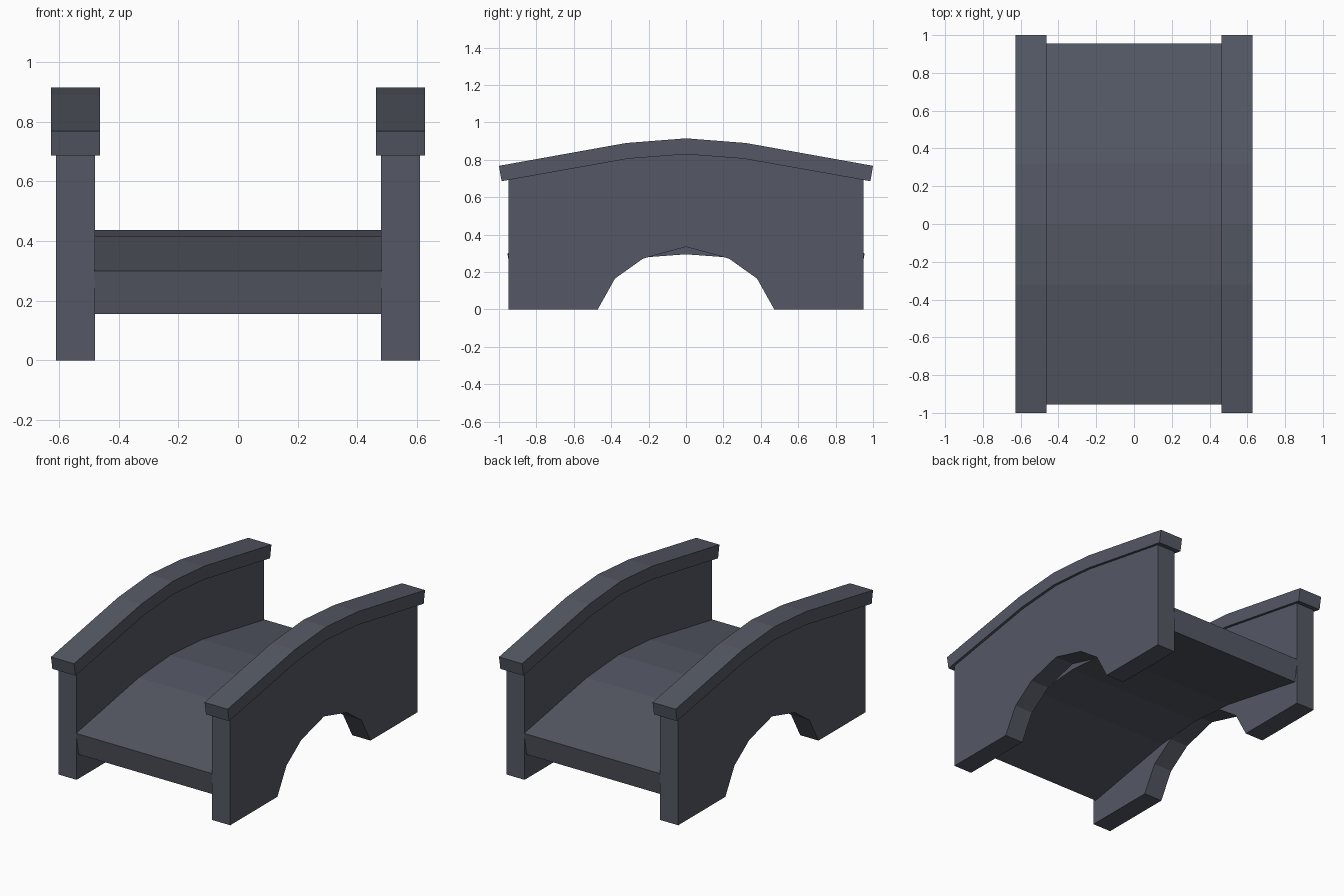
import bpy
import bmesh

if "Cube" in bpy.data.objects:
    bpy.data.objects.remove(bpy.data.objects["Cube"])

stone = bpy.data.materials.new("dark slate stone")
stone.diffuse_color = (0.09, 0.099, 0.128, 1)
stone.use_nodes = True
stone.node_tree.nodes["Principled BSDF"].inputs["Base Color"].default_value = stone.diffuse_color


def mirrored(half):
    """Complete a half profile, listed from the centre outwards, along y."""
    return [(-y, z) for y, z in reversed(half) if y > 0] + half


def extrude(name, profile, x0, x1):
    """Extrude a closed (y, z) profile from x0 to x1."""
    bm = bmesh.new()
    face = bm.faces.new([bm.verts.new((x0, y, z)) for y, z in profile])
    res = bmesh.ops.extrude_face_region(bm, geom=[face])
    verts = [g for g in res["geom"] if isinstance(g, bmesh.types.BMVert)]
    bmesh.ops.translate(bm, verts=verts, vec=(x1 - x0, 0, 0))
    bmesh.ops.recalc_face_normals(bm, faces=bm.faces)
    me = bpy.data.meshes.new(name)
    bm.to_mesh(me)
    bm.free()
    me.materials.append(stone)
    ob = bpy.data.objects.new(name, me)
    bpy.context.collection.objects.link(ob)
    return ob


def band(top, bottom):
    """Closed profile between an upper and a lower line."""
    return mirrored(top) + mirrored(bottom)[::-1]


# Arched walkway between the walls
deck = band([(0, 0.437), (0.32, 0.415), (0.955, 0.30)],
            [(0, 0.295), (0.31, 0.272), (0.93, 0.155)])
extrude("deck", deck, -0.482, 0.482)

# Side wall with faceted arch opening, and its overhanging coping
wall = band([(0, 0.835), (0.315, 0.812), (0.95, 0.698)],
            [(0, 0.335), (0.23, 0.272), (0.38, 0.165), (0.472, 0), (0.95, 0)])
coping = band([(0, 0.915), (0.32, 0.89), (1.0, 0.768)],
              [(0, 0.83), (0.31, 0.806), (0.986, 0.686)])

for side, s in (("left", -1), ("right", 1)):
    extrude(side + "_wall", wall, s * 0.48, s * 0.61)
    extrude(side + "_coping", coping, s * 0.463, s * 0.627)
